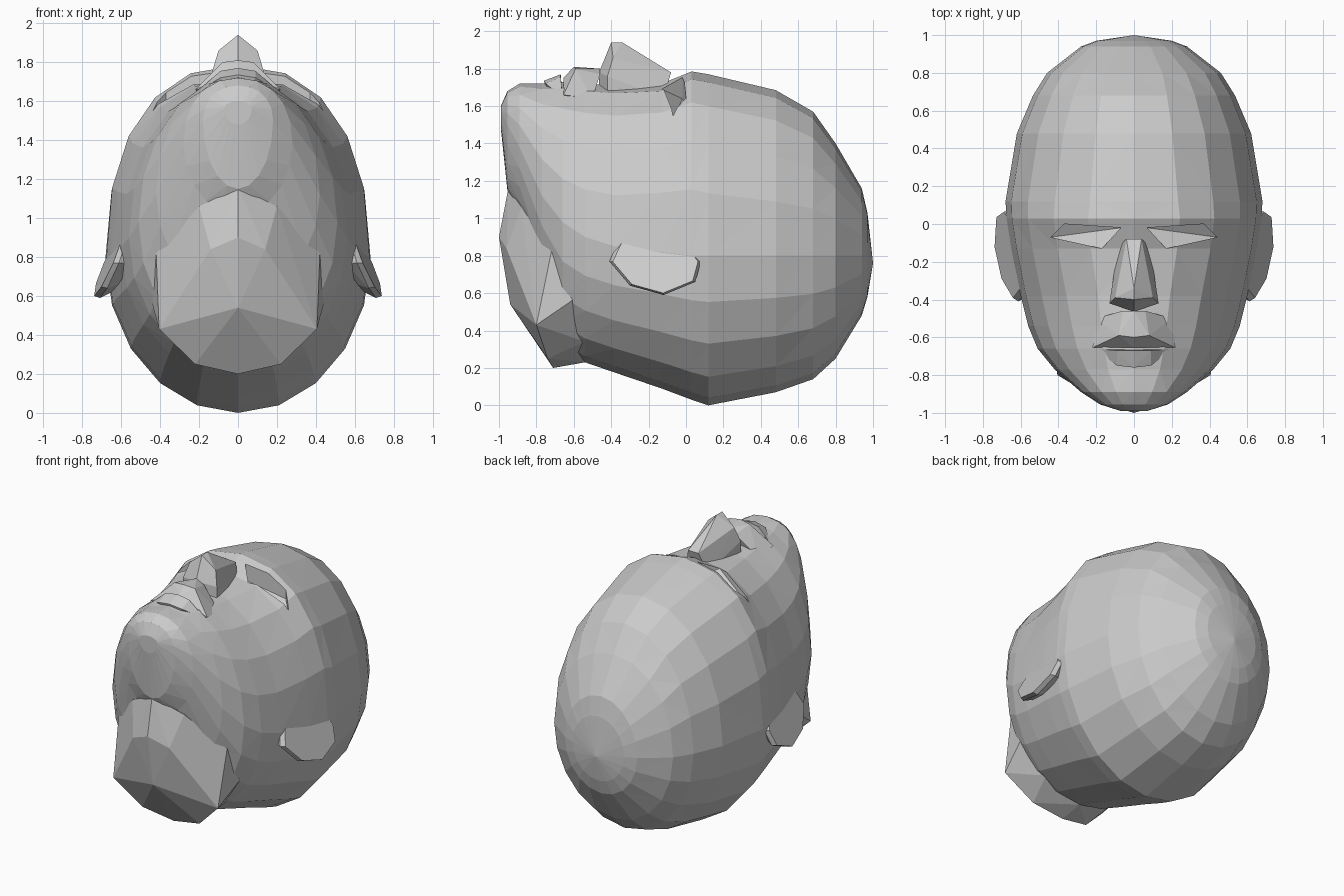
import bpy, bmesh, math

if "Cube" in bpy.data.objects:
    bpy.data.objects.remove(bpy.data.objects["Cube"])


def finish(name, bm):
    bmesh.ops.recalc_face_normals(bm, faces=bm.faces)
    me = bpy.data.meshes.new(name)
    bm.to_mesh(me)
    bm.free()
    ob = bpy.data.objects.new(name, me)
    bpy.context.collection.objects.link(ob)
    return ob


def hull(name, pts, mirror=True):
    """Faceted convex part from a few corner points, optionally mirrored in x."""
    bm = bmesh.new()
    done = set()
    for x, y, z in pts:
        for s in ((1, -1) if mirror else (1,)):
            p = (x * s, y, z)
            if p not in done:
                done.add(p)
                bm.verts.new(p)
    r = bmesh.ops.convex_hull(bm, input=bm.verts)
    junk = [g for g in r["geom_interior"] + r["geom_unused"]
            if isinstance(g, bmesh.types.BMVert) and g.is_valid]
    bmesh.ops.delete(bm, geom=list(set(junk)), context='VERTS')
    return finish(name, bm)


# Head: superellipse rings along y (y, half width, widest z, top z, bottom z, upper exponent)
RINGS = [
    (0.97, 0.20, 0.80, 1.03, 0.58, 2.0),
    (0.94, 0.28, 0.80, 1.16, 0.48, 2.0),
    (0.80, 0.46, 0.80, 1.40, 0.25, 2.1),
    (0.68, 0.535, 0.80, 1.57, 0.14, 2.1),
    (0.48, 0.62, 0.80, 1.685, 0.07, 2.1),
    (0.12, 0.68, 0.80, 1.77, 0.00, 2.2),
    (0.03, 0.675, 0.80, 1.785, 0.03, 2.3),
    (-0.13, 0.65, 0.82, 1.72, 0.09, 2.25),
    (-0.38, 0.60, 0.85, 1.71, 0.175, 2.05),
    (-0.54, 0.56, 0.90, 1.72, 0.23, 2.0),
    (-0.66, 0.51, 0.98, 1.73, 0.30, 2.0),
    (-0.77, 0.42, 1.12, 1.72, 0.60, 2.1),
    (-0.89, 0.28, 1.38, 1.72, 1.02, 2.2),
    (-0.955, 0.18, 1.50, 1.68, 1.15, 2.2),
    (-0.99, 0.07, 1.56, 1.60, 1.48, 2.2),
]
N = 20
bm = bmesh.new()
loops = []
for y, w, zc, zt, zb, p in RINGS:
    loop = []
    for i in range(N):
        a = 2 * math.pi * i / N
        c, s = math.sin(a), math.cos(a)
        e = 2 / p if s > 0 else 1.0
        x = w * math.copysign(abs(c) ** e, c)
        z = zc + ((zt - zc) * s ** e if s > 0 else (zc - zb) * s)
        loop.append(bm.verts.new((x, y, z)))
    loops.append(loop)
for A, B in zip(loops, loops[1:]):
    for i in range(N):
        j = (i + 1) % N
        bm.faces.new((A[i], A[j], B[j], B[i]))
crown = bm.verts.new((0, 1.0, 0.76))
for i in range(N):
    bm.faces.new((loops[0][i], loops[0][(i + 1) % N], crown))
bm.faces.new(loops[-1])
bmesh.ops.triangulate(bm, faces=bm.faces)
head = finish("head", bm)

# Eye sockets: wedges cut deep under the brow
floor = [(0.07, -0.02, 1.64), (0.37, 0.0, 1.58), (0.44, -0.07, 1.52), (0.17, -0.13, 1.69)]
for s, side in ((1, "right"), (-1, "left")):
    pts = [(x * s, y, z) for x, y, z in floor] + [(x * s, y, 2.0) for x, y, z in floor]
    cut = hull("eye_cutter_" + side, pts, mirror=False)
    cut.hide_render = True
    cut.hide_set(True)
    m = head.modifiers.new("eye_" + side, 'BOOLEAN')
    m.operation = 'DIFFERENCE'
    m.solver = 'EXACT'
    m.object = cut
bpy.context.view_layer.update()
dg = bpy.context.evaluated_depsgraph_get()
baked = bpy.data.meshes.new_from_object(head.evaluated_get(dg))
head.modifiers.clear()
head.data = baked
for o in [o for o in bpy.data.objects if "cutter" in o.name]:
    bpy.data.objects.remove(o)

# Nose
hull("nose", [(0.04, -0.08, 1.78), (0.085, -0.12, 1.64), (0, -0.40, 1.94), (0, -0.34, 1.94),
              (0.10, -0.39, 1.86), (0.13, -0.42, 1.76), (0.13, -0.42, 1.64),
              (0, -0.465, 1.78), (0, -0.465, 1.64)])

# Lips
hull("upper_lip", [(0, -0.46, 1.80), (0.06, -0.46, 1.77), (0.08, -0.59, 1.80), (0, -0.60, 1.81),
                   (0.22, -0.655, 1.66), (0, -0.655, 1.75), (0.20, -0.50, 1.64), (0, -0.6, 1.6)])
hull("lower_lip", [(0.21, -0.66, 1.65), (0, -0.67, 1.77), (0.09, -0.67, 1.755),
                   (0, -0.76, 1.735), (0.09, -0.75, 1.72), (0, -0.72, 1.6)])

# Neck stump
hull("neck", [(0, -0.95, 1.16), (0.20, -0.88, 1.06), (0.42, -0.72, 0.82), (0.44, -0.61, 0.56),
              (0.405, -0.80, 0.43), (0.22, -0.74, 0.25), (0, -0.71, 0.20), (0, -0.94, 0.54),
              (0, -1.0, 0.90), (0.14, -0.96, 0.84), (0.3, -0.4, 0.9), (0.28, -0.54, 0.34),
              (0, -0.54, 0.23)])

# Ears: thin flaps flaring outwards towards the back of the skull
EAR = [(-0.41, 0.77), (-0.36, 0.875), (0.02, 0.855), (0.08, 0.77), (0.05, 0.66),
       (-0.12, 0.59), (-0.30, 0.64)]
for s, side in ((1, "right"), (-1, "left")):
    pts = []
    for y, z in EAR:
        x = 0.64 + (0.88 - z) * 0.38 + y * 0.1
        pts.append((s * x, -0.15 + (y + 0.15) * 0.93, 0.74 + (z - 0.74) * 0.93))
        pts.append((s * (x - 0.03), y, z))
        pts.append((s * (x - 0.09), -0.15 + (y + 0.15) * 0.85, 0.74 + (z - 0.74) * 0.8))
    hull("ear_" + side, pts, mirror=False)
